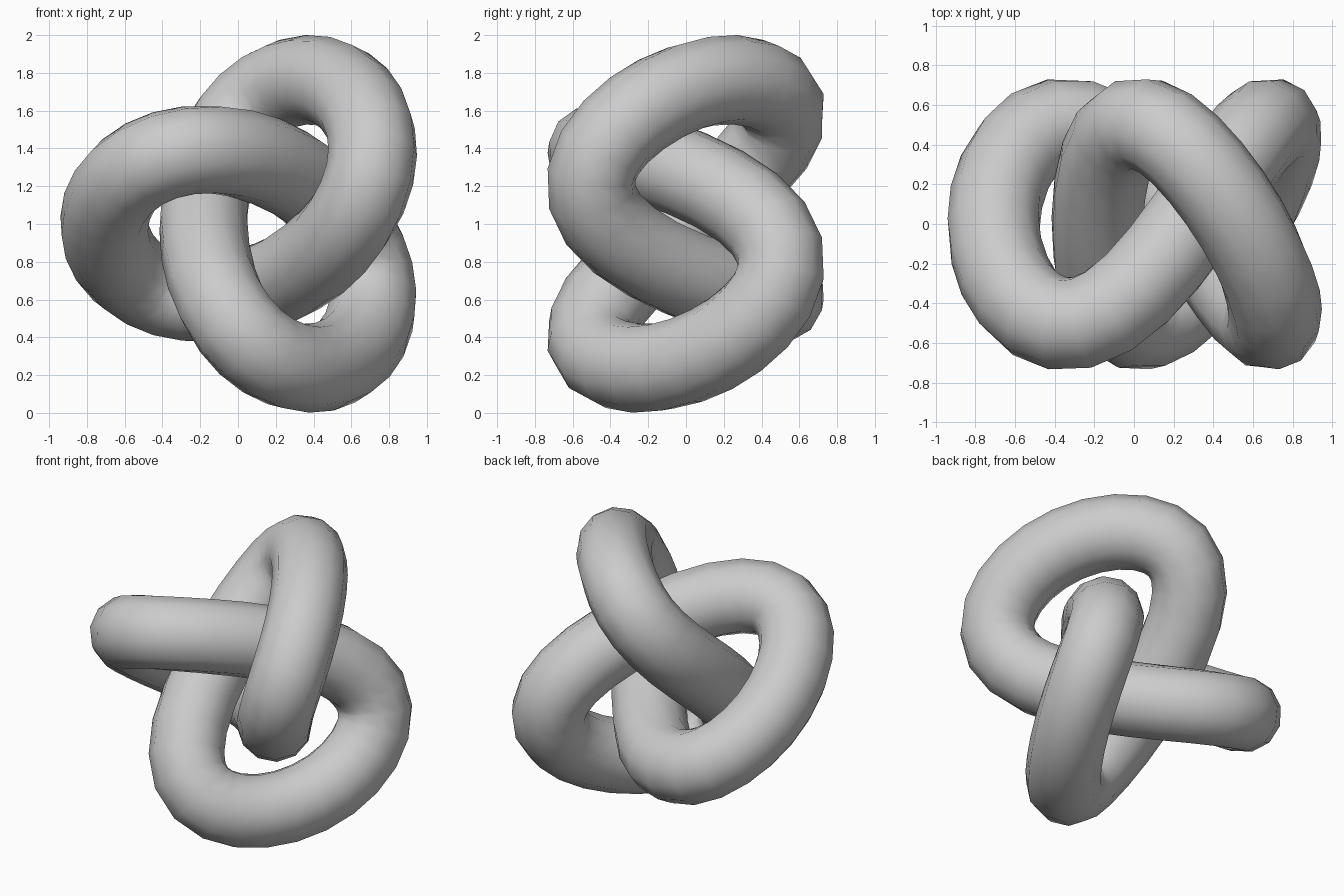
import bpy
from math import sin, cos, pi

cube = bpy.data.objects.get("Cube")
if cube:
    bpy.data.objects.remove(cube, do_unlink=True)

SEGMENTS = 60
TUBE_RADIUS = 0.237
SMALL, LARGE, DEPTH = 0.262, 0.572, 0.5   # harmonics of the three-lobed path
OFFSET_X = 0.126


def knot_point(t):
    x = OFFSET_X - SMALL * cos(t) - LARGE * cos(2 * t)
    y = -DEPTH * (sin(3 * t) - 0.07 * sin(6 * t))
    z = 1 + LARGE * sin(2 * t) - SMALL * sin(t)
    return x, y, z, 1


# Closed centre line of the knot
curve = bpy.data.curves.new("knot_tube", "CURVE")
curve.dimensions = "3D"
curve.twist_mode = "MINIMUM"
curve.bevel_depth = TUBE_RADIUS
curve.bevel_resolution = 4
spline = curve.splines.new("POLY")
spline.points.add(SEGMENTS - 1)
for i, point in enumerate(spline.points):
    point.co = knot_point(2 * pi * i / SEGMENTS)
spline.use_cyclic_u = True

# Round tube swept along it
knot = bpy.data.objects.new("knot_tube", curve)
bpy.context.collection.objects.link(knot)
bpy.ops.object.select_all(action="DESELECT")
knot.select_set(True)
bpy.context.view_layer.objects.active = knot
bpy.ops.object.convert(target="MESH")
bpy.ops.object.shade_smooth()
